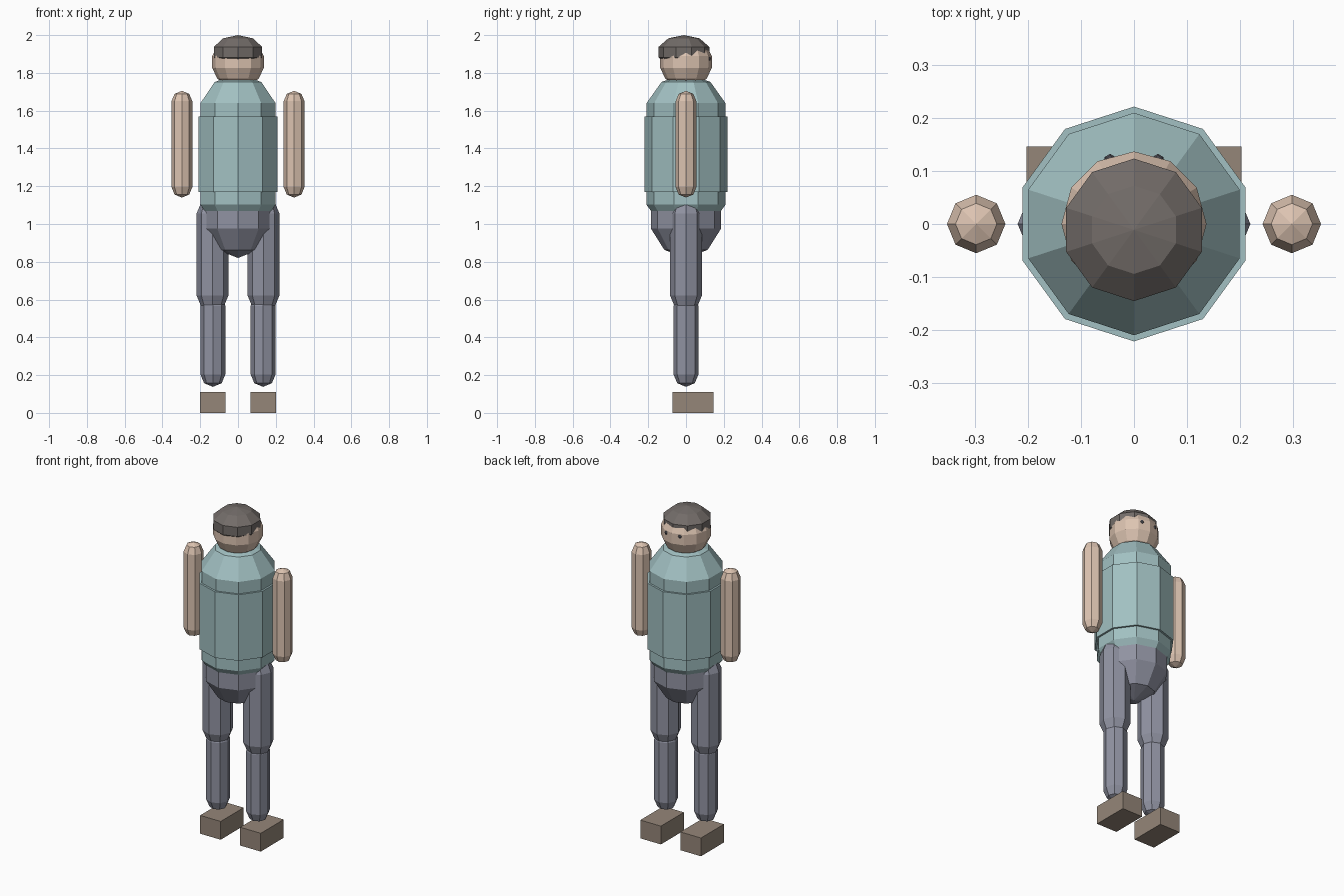
import bpy, bmesh, math

if "Cube" in bpy.data.objects:
    bpy.data.objects.remove(bpy.data.objects["Cube"])


def material(name, rgb):
    m = bpy.data.materials.new(name)
    m.diffuse_color = (*rgb, 1)
    m.use_nodes = True
    m.node_tree.nodes["Principled BSDF"].inputs["Base Color"].default_value = m.diffuse_color
    return m


SKIN = material("skin", (0.72, 0.55, 0.44))
SHIRT = material("shirt", (0.36, 0.53, 0.54))
TROUSER = material("trouser", (0.28, 0.29, 0.36))
HAIR = material("hair", (0.17, 0.15, 0.14))
BOOT = material("boot", (0.30, 0.24, 0.19))
EYE = material("eye", (0.10, 0.10, 0.12))


def finish(bm, name, mat):
    bmesh.ops.recalc_face_normals(bm, faces=bm.faces)
    me = bpy.data.meshes.new(name)
    bm.to_mesh(me)
    bm.free()
    me.materials.append(mat)
    ob = bpy.data.objects.new(name, me)
    bpy.context.collection.objects.link(ob)
    return ob


def lathe(name, mat, profile, sides, loc=(0, 0)):
    """Flat-faced revolved solid; the first and last profile points are poles."""
    bm = bmesh.new()
    x, y = loc
    rings = []
    for r, z in profile[1:-1]:
        angles = [math.pi / 2 + math.tau * i / sides for i in range(sides)]
        rings.append([bm.verts.new((x + r * math.cos(a), y + r * math.sin(a), z)) for a in angles])
    low = bm.verts.new((x, y, profile[0][1]))
    high = bm.verts.new((x, y, profile[-1][1]))
    for i in range(sides):
        j = (i + 1) % sides
        bm.faces.new((low, rings[0][j], rings[0][i]))
        bm.faces.new((high, rings[-1][i], rings[-1][j]))
        for a, b in zip(rings, rings[1:]):
            bm.faces.new((a[i], a[j], b[j], b[i]))
    return finish(bm, name, mat)


def ball(r, rz, z, rings):
    steps = [math.pi * k / rings for k in range(rings + 1)]
    return [(r * math.sin(t), z - rz * math.cos(t)) for t in steps]


def capsule(r, z0, z1):
    """Limb profile between overall heights z0 and z1."""
    h = r * math.sqrt(0.5)
    a, b = z0 + r, z1 - r
    return [(0, z0), (h, a - h), (r, a), (r, b), (h, b + h), (0, z1)]


def box(name, mat, lo, hi):
    bm = bmesh.new()
    bmesh.ops.create_cube(bm, size=1)
    for v in bm.verts:
        v.co = [(lo[k] + hi[k]) / 2 + v.co[k] * (hi[k] - lo[k]) for k in range(3)]
    return finish(bm, name, mat)


# Torso: a drum with faceted shoulder and waist domes
lathe("torso", SHIRT, [(0, 1.17), (0.221, 1.17), (0.221, 1.568), (0, 1.568)], 10)
lathe("shoulders", SHIRT, ball(0.22, 0.225, 1.57, 5), 10)
lathe("waist", SHIRT, ball(0.22, 0.22, 1.17, 5), 10)
lathe("hips", TROUSER, ball(0.195, 0.225, 1.045, 5), 10)

# Head, with the hair cap set slightly back from the face
lathe("head", SKIN, ball(0.14, 0.14, 1.857, 7), 12)
lathe("hair", HAIR, ball(0.141, 0.09, 1.91, 5), 10, (0, -0.011))

# Mirrored limbs, boots and eyes
for side, s in (("left", -1), ("right", 1)):
    lathe(side + "_arm", SKIN, capsule(0.055, 1.14, 1.705), 8, (s * 0.297, 0))
    lathe(side + "_thigh", TROUSER, capsule(0.084, 0.537, 1.14), 8, (s * 0.135, 0))
    lathe(side + "_shin", TROUSER, capsule(0.066, 0.138, 0.632), 8, (s * 0.133, 0))
    xs = sorted((s * 0.065, s * 0.202))
    box(side + "_boot", BOOT, (xs[0], -0.072, 0), (xs[1], 0.146, 0.11))
    lathe(side + "_eye", EYE, ball(0.012, 0.012, 1.875, 4), 6, (s * 0.045, 0.12))
